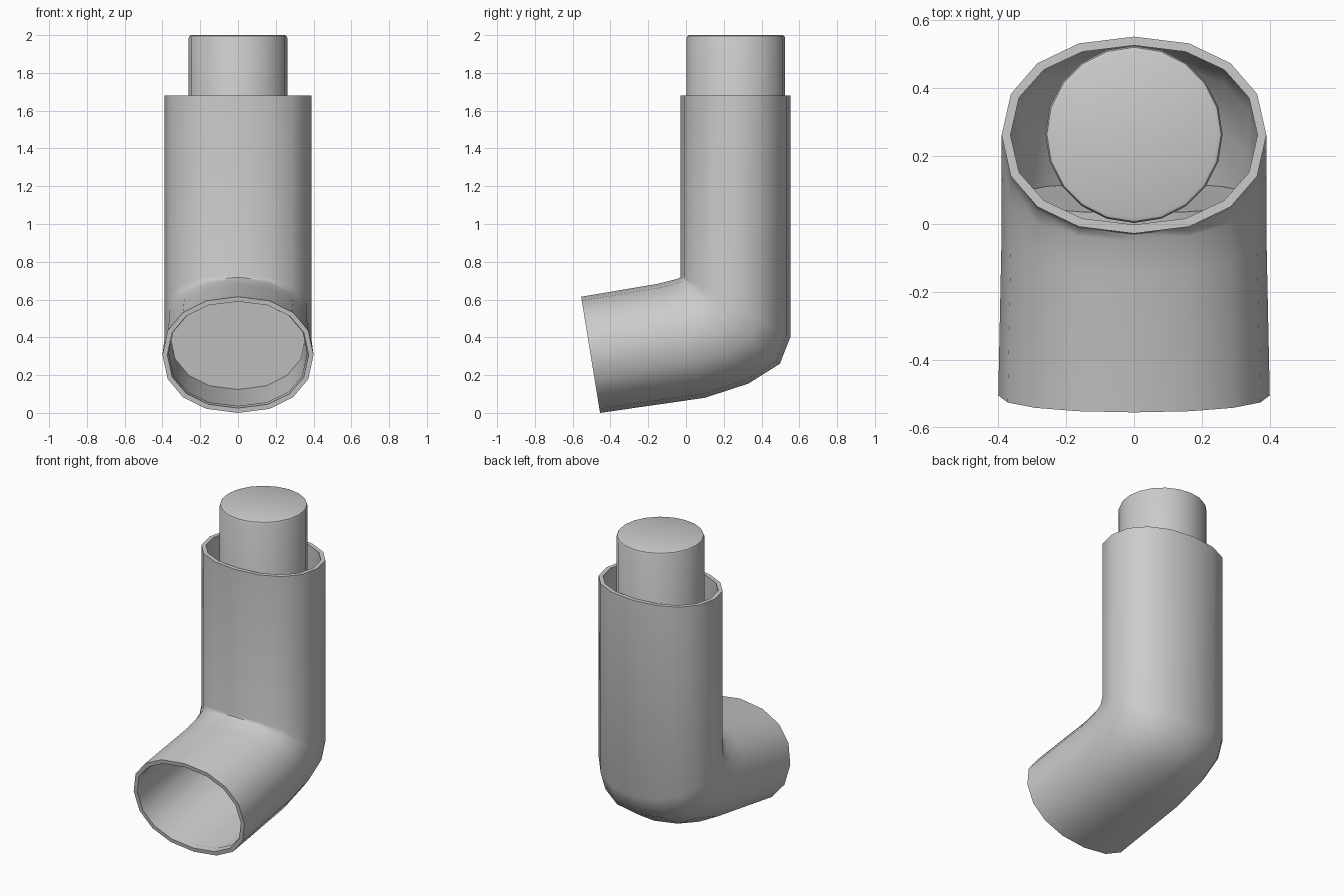
import bpy, bmesh, math
from mathutils import Vector

if "Cube" in bpy.data.objects:
    bpy.data.objects.remove(bpy.data.objects["Cube"])

SIDES = 16
WALL = 0.026


def ring(inner, outer, rx, shrink=0.0):
    """Rounded section spanning two (y, z) points, with half width rx."""
    a, b = Vector((0, *inner)), Vector((0, *outer))
    mid, half = (a + b) / 2, (a - b) / 2
    half *= 1 - shrink / half.length
    pts = []
    for i in range(SIDES):
        t = 2 * math.pi * i / SIDES
        c, s = (math.copysign(abs(v) ** 0.91, v) for v in (math.cos(t), math.sin(t)))
        pts.append(mid + half * c + Vector(((rx - shrink) * s, 0, 0)))
    return pts


def loft(name, rings, closed=False, cap_end=False):
    bm = bmesh.new()
    rows = [[bm.verts.new(p) for p in r] for r in rings]
    pairs = list(zip(rows, rows[1:]))
    if closed:
        pairs.append((rows[-1], rows[0]))
    for r, q in pairs:
        for i in range(SIDES):
            j = (i + 1) % SIDES
            bm.faces.new((r[i], r[j], q[j], q[i]))
    if cap_end:
        bm.faces.new(rows[-1])
    bmesh.ops.recalc_face_normals(bm, faces=bm.faces)
    return finish(name, bm)


def finish(name, bm):
    me = bpy.data.meshes.new(name)
    bm.to_mesh(me)
    bm.free()
    ob = bpy.data.objects.new(name, me)
    bpy.context.collection.objects.link(ob)
    bpy.ops.object.select_all(action='DESELECT')
    ob.select_set(True)
    bpy.context.view_layer.objects.active = ob
    bpy.ops.object.shade_smooth_by_angle(angle=math.radians(40))
    return ob


# Bent tube body: inner-corner point, outer-corner point, half width
sections = [
    ((-0.028, 1.68), (0.552, 1.68), 0.39),
    ((-0.028, 0.73), (0.552, 0.40), 0.39),
    ((-0.03, 0.718), (0.497, 0.26), 0.39),
    ((-0.05, 0.708), (0.33, 0.155), 0.39),
    ((-0.15, 0.683), (0.10, 0.08), 0.39),
    ((-0.555, 0.615), (-0.455, 0.0), 0.40),
]
outside = [ring(*s) for s in sections]
inside = [ring(*s, shrink=WALL) for s in reversed(sections)]
loft("bent_body", outside + inside, closed=True)

# Mouthpiece cup: inner lining ending in a plate across the bend
axis = Vector((0.987, 0.16))
top, bottom = Vector((-0.555, 0.615)), Vector((-0.455, 0.0))
loft("mouthpiece_cup",
     [ring(top + axis * d, bottom + axis * d, rx, shrink=WALL + 0.004)
      for d, rx in ((0.03, 0.398), (0.59, 0.388))], cap_end=True)

# Canister with a softened top edge
bm = bmesh.new()
bmesh.ops.create_cone(bm, cap_ends=True, segments=20, radius1=0.261, radius2=0.261, depth=1.25)
bmesh.ops.translate(bm, verts=bm.verts, vec=(0, 0.264, 1.375))
rim = [e for e in bm.edges if all(v.co.z > 1.99 for v in e.verts)]
bmesh.ops.bevel(bm, geom=rim, offset=0.015, segments=2, profile=0.5, affect='EDGES')
finish("canister", bm)
